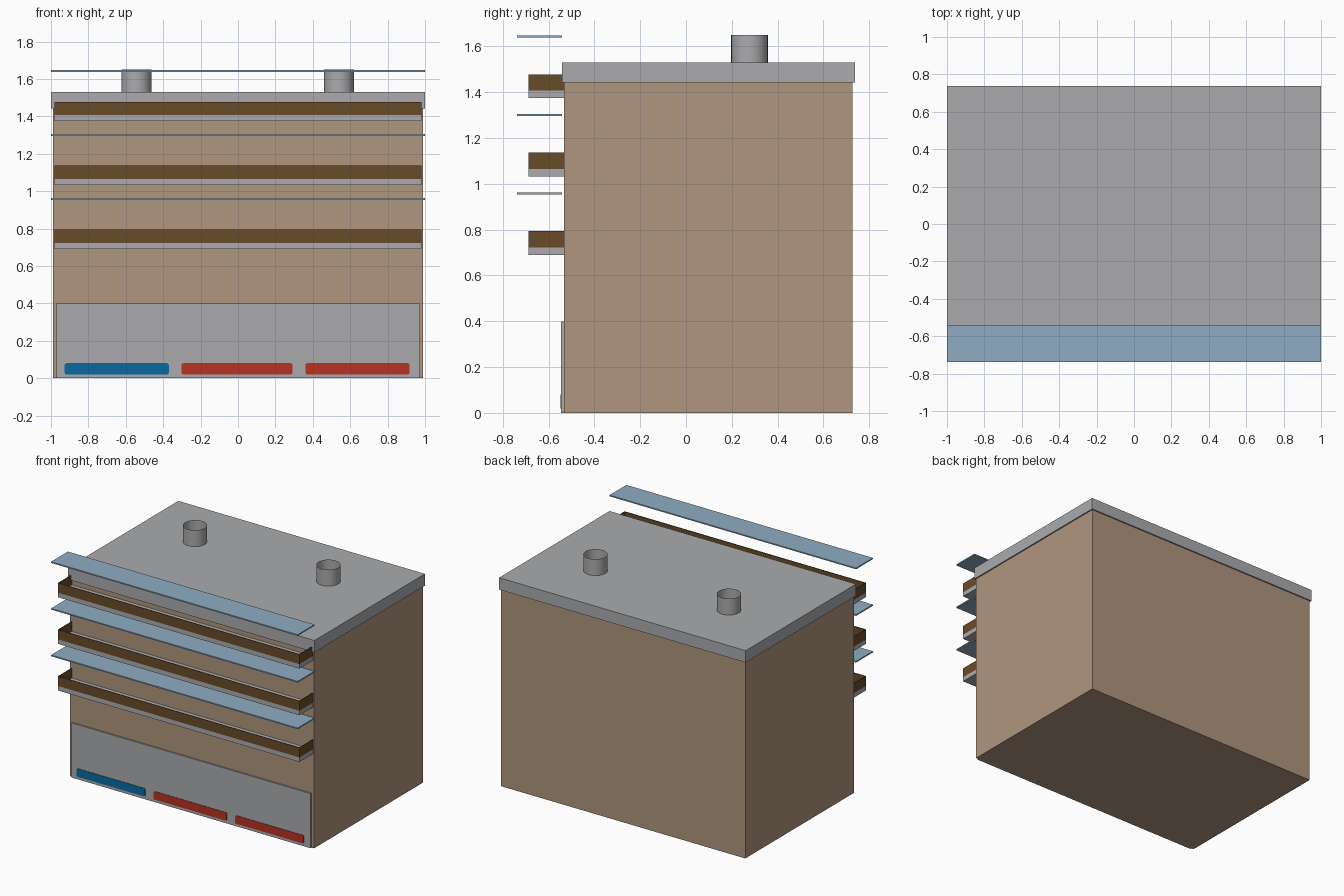
import bpy, bmesh
from mathutils import Vector

cube = bpy.data.objects.get("Cube")
if cube:
    bpy.data.objects.remove(cube, do_unlink=True)


def material(name, color):
    m = bpy.data.materials.new(name)
    m.use_nodes = True
    m.diffuse_color = (*color, 1)
    m.node_tree.nodes["Principled BSDF"].inputs["Base Color"].default_value = (*color, 1)
    return m


TAN = material("tan wall", (0.43, 0.305, 0.205))
GREY = material("concrete grey", (0.405, 0.41, 0.42))
BROWN = material("brown railing", (0.141, 0.07, 0.023))
GLASS = material("pale blue awning", (0.275, 0.413, 0.533))
BLUE = material("sign blue", (0.003, 0.141, 0.352))
RED = material("sign red", (0.485, 0.032, 0.017))


def finish(name, bm, mat):
    bmesh.ops.recalc_face_normals(bm, faces=bm.faces)
    mesh = bpy.data.meshes.new(name)
    bm.to_mesh(mesh)
    bm.free()
    mesh.materials.append(mat)
    obj = bpy.data.objects.new(name, mesh)
    bpy.context.scene.collection.objects.link(obj)
    return obj


def add_box(bm, x, y, z):
    """Add a box given its (min, max) range on each axis."""
    verts = bmesh.ops.create_cube(bm, size=1)["verts"]
    for v in verts:
        v.co = Vector([r[0] if c < 0 else r[1] for c, r in zip(v.co, (x, y, z))])


def box(name, mat, x, y, z):
    bm = bmesh.new()
    add_box(bm, x, y, z)
    return finish(name, bm, mat)


# Main block, roof slab and ground-floor shop front
FRONT = -0.533
box("building_body", TAN, (-0.99, 0.99), (FRONT, 0.727), (0, 1.445))
box("roof_slab", GREY, (-1, 1), (-0.542, 0.737), (1.443, 1.53))
box("shop_front", GREY, (-0.97, 0.97), (-0.545, FRONT), (0, 0.4))

# Rounded sign plates
for name, mat, x in (("left_sign", RED, (0.36, 0.917)),
                     ("middle_sign", RED, (-0.302, 0.292)),
                     ("right_sign", BLUE, (-0.927, -0.37))):
    bm = bmesh.new()
    add_box(bm, x, (-0.548, -0.544), (0.02, 0.08))
    corners = [e for e in bm.edges
               if abs(e.verts[0].co.y - e.verts[1].co.y) > 0.001]
    bmesh.ops.bevel(bm, geom=corners, offset=0.01, segments=3,
                    profile=0.5, affect='EDGES')
    finish(name, bm, mat)

# Balconies: slab, three-sided railing and awning on each floor
W, OUT, T = 0.98, -0.688, 0.005
for floor in range(3):
    z = 0.69 + floor * 0.342
    n = floor + 1
    box(f"balcony_slab_{n}", GREY, (-W, W), (OUT, FRONT), (z, z + 0.033))
    rail = (z + 0.033, z + 0.104)
    bm = bmesh.new()
    add_box(bm, (-W, W), (OUT, OUT + T), rail)
    for x in ((-W, -W + T), (W - T, W)):
        add_box(bm, x, (OUT + T, FRONT), rail)
    finish(f"balcony_railing_{n}", bm, BROWN)
    box(f"awning_{n}", GLASS, (-1, 1), (-0.737, -0.542), (z + 0.264, z + 0.273))

# Open roof vents
for side, x in (("left", 0.54), ("right", -0.543)):
    bm = bmesh.new()
    bmesh.ops.create_cone(bm, cap_ends=False, segments=32,
                          radius1=0.08, radius2=0.08, depth=0.12)
    bmesh.ops.translate(bm, verts=bm.verts, vec=(x, 0.277, 1.59))
    vent = finish(f"{side}_roof_vent", bm, GREY)
    for p in vent.data.polygons:
        p.use_smooth = True
